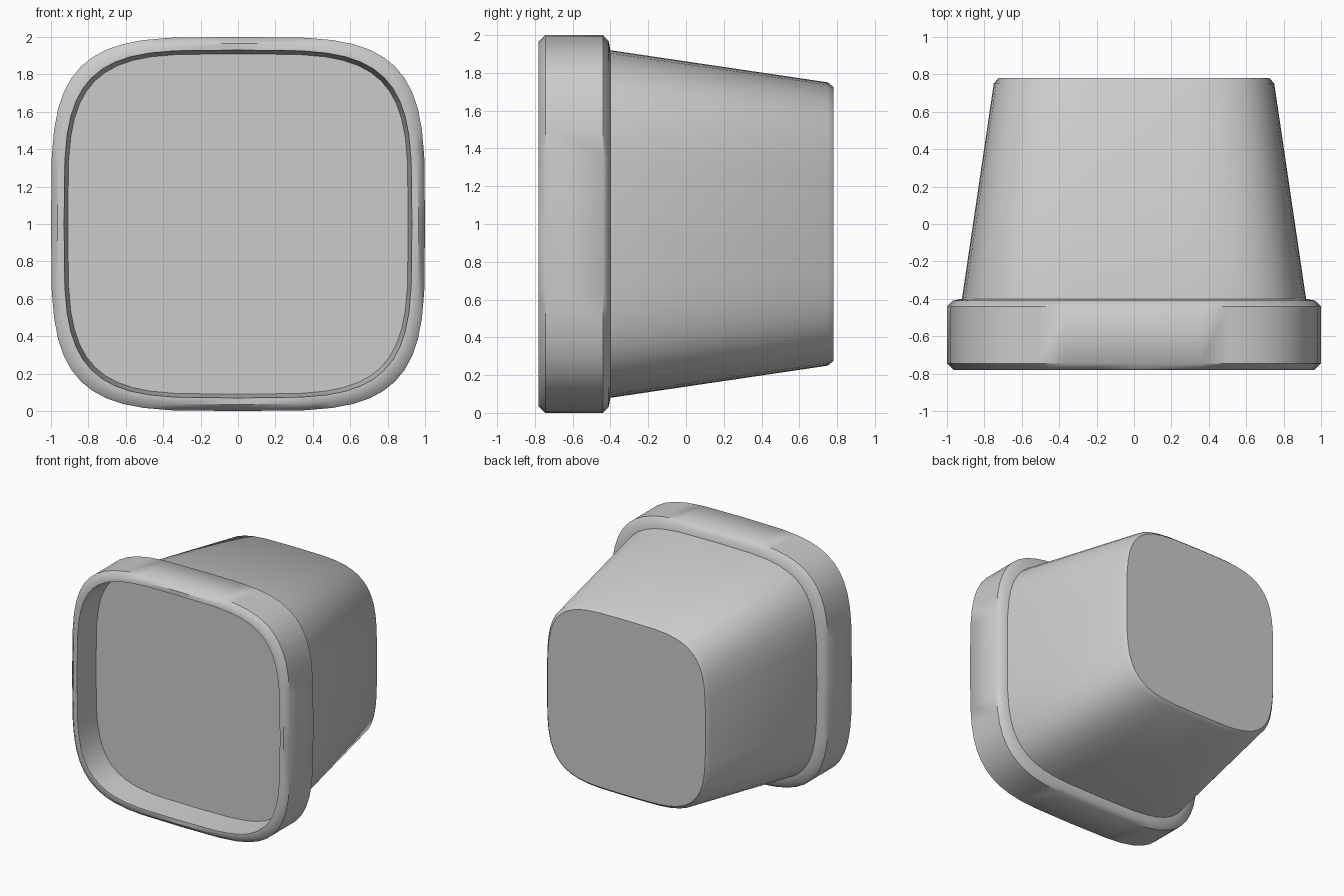
import bpy
import bmesh
from math import cos, sin, tau, radians, copysign

if "Cube" in bpy.data.objects:
    bpy.data.objects.remove(bpy.data.objects["Cube"], do_unlink=True)

SIDES = 48

grey = bpy.data.materials.new("plain grey")
grey.use_nodes = True
colour = (0.6, 0.6, 0.6, 1)
grey.diffuse_color = colour
grey.node_tree.nodes["Principled BSDF"].inputs["Base Color"].default_value = colour


def squircle(t):
    """Point on a rounded square of half width 1."""
    c, s = cos(t), sin(t)
    return copysign(abs(c) ** 0.5, c), copysign(abs(s) ** 0.5, s)


def loft(name, profile):
    """Sweep (half width, y) pairs round the y axis; width 0 closes to a point."""
    bm = bmesh.new()
    outline = [squircle(tau * i / SIDES) for i in range(SIDES)]
    rings = []
    for width, y in profile:
        if width == 0:
            rings.append([bm.verts.new((0, y, 1))] * SIDES)
        else:
            rings.append([bm.verts.new((u * width, y, 1 + v * width)) for u, v in outline])
    for a, b in zip(rings, rings[1:]):
        for i in range(SIDES):
            j = (i + 1) % SIDES
            bm.faces.new(dict.fromkeys((a[i], a[j], b[j], b[i])))
    bmesh.ops.recalc_face_normals(bm, faces=bm.faces)
    mesh = bpy.data.meshes.new(name)
    bm.to_mesh(mesh)
    bm.free()
    mesh.materials.append(grey)
    obj = bpy.data.objects.new(name, mesh)
    bpy.context.collection.objects.link(obj)
    bpy.ops.object.select_all(action="DESELECT")
    obj.select_set(True)
    bpy.context.view_layer.objects.active = obj
    bpy.ops.object.shade_smooth_by_angle(angle=radians(45))
    return obj


# Whole pot as one skin: bottom, tapered wall, thick rim, inner lip, inset fill
loft("pot", [
    (0, 0.78), (0.725, 0.78), (0.75, 0.75),
    (0.92, -0.40), (0.97, -0.41), (1.0, -0.44),
    (1.0, -0.745), (0.965, -0.78), (0.93, -0.78),
    (0.91, -0.56), (0, -0.56),
])
